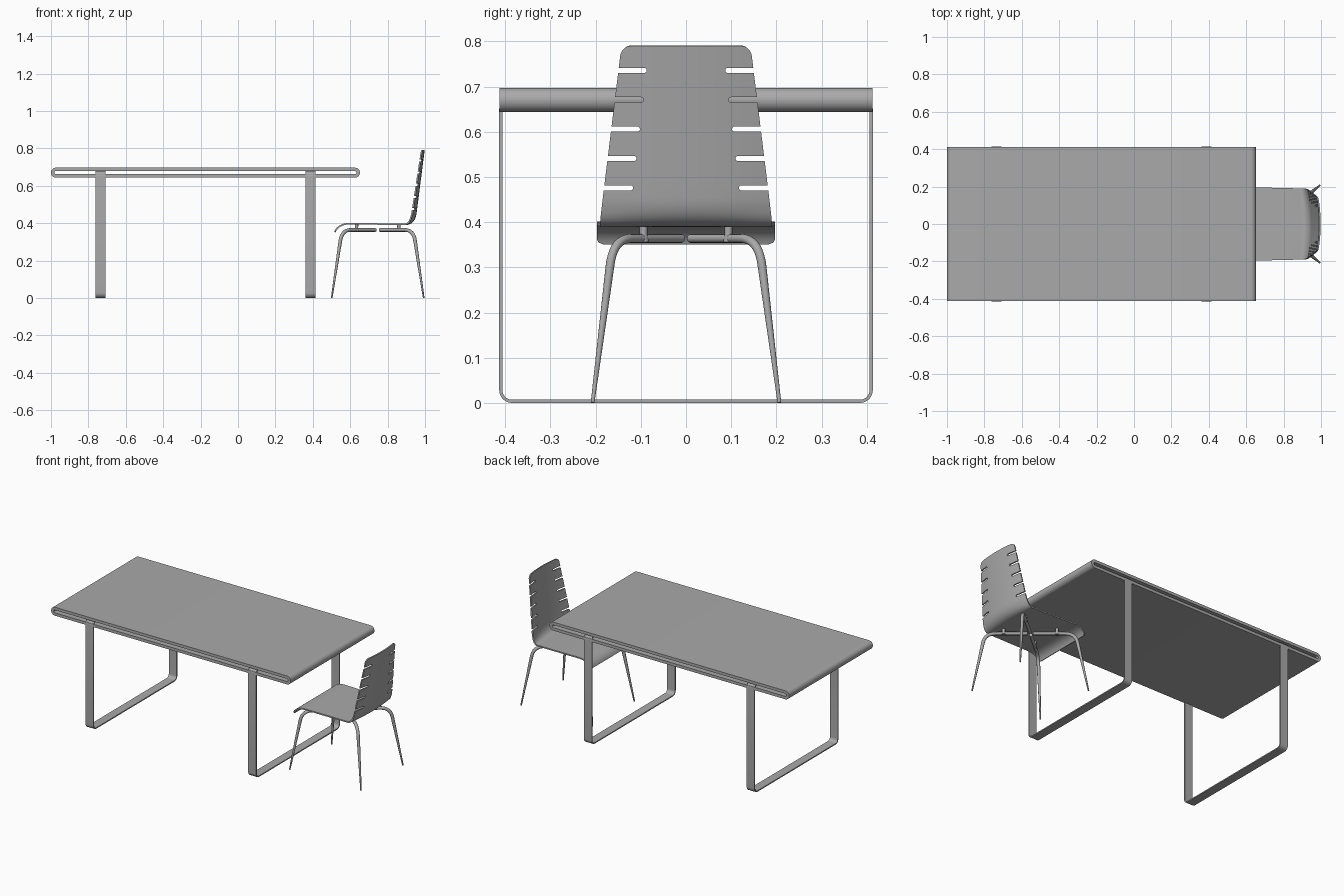
import bpy, bmesh, math
from mathutils import Vector

if "Cube" in bpy.data.objects:
    bpy.data.objects.remove(bpy.data.objects["Cube"])

# one mid grey for everything
grey = bpy.data.materials.new("mid_grey")
grey.diffuse_color = (0.4, 0.4, 0.4, 1)
grey.use_nodes = True
grey.node_tree.nodes["Principled BSDF"].inputs["Base Color"].default_value = grey.diffuse_color


def add(name, verts, faces):
    me = bpy.data.meshes.new(name)
    me.from_pydata([tuple(v) for v in verts], [], faces)
    bm = bmesh.new()
    bm.from_mesh(me)
    bmesh.ops.remove_doubles(bm, verts=bm.verts, dist=1e-5)
    bmesh.ops.recalc_face_normals(bm, faces=bm.faces)
    bm.to_mesh(me)
    bm.free()
    me.materials.append(grey)
    ob = bpy.data.objects.new(name, me)
    bpy.context.collection.objects.link(ob)
    return ob


def finish(ob, angle=35):
    bpy.ops.object.select_all(action='DESELECT')
    ob.select_set(True)
    bpy.context.view_layer.objects.active = ob
    bpy.ops.object.convert(target='MESH')
    bpy.ops.object.shade_smooth_by_angle(angle=math.radians(angle))


def thicken(ob, t):
    m = ob.modifiers.new("thickness", 'SOLIDIFY')
    m.thickness, m.offset, m.use_even_offset = t, 0, True


def rounded_rect(x0, x1, z0, z1, r, n=8):
    pts = []
    for i, (cx, cz) in enumerate([(x1 - r, z1 - r), (x0 + r, z1 - r),
                                  (x0 + r, z0 + r), (x1 - r, z0 + r)]):
        for k in range(n + 1):
            a = math.pi / 2 * (i + k / n)
            pts.append((cx + r * math.cos(a), cz + r * math.sin(a)))
    return pts


def band(name, pts, place, t):
    """Closed strip: place(point, side) gives the 3D position of each rim."""
    n = len(pts)
    verts = [place(p, s) for s in (-1, 1) for p in pts]
    faces = [(i, (i + 1) % n, n + (i + 1) % n, n + i) for i in range(n)]
    ob = add(name, verts, faces)
    thicken(ob, t)
    finish(ob)


def bezier(a, b, c, n):
    a, b, c = Vector(a), Vector(b), Vector(c)
    return [a * (1 - t) ** 2 + b * 2 * t * (1 - t) + c * t * t
            for t in [i / n for i in range(n + 1)]]


# table top: hollow flattened loop, open at front and back
band("table_top", rounded_rect(-0.991, 0.643, 0.653, 0.688, 0.0174, 10),
     lambda p, s: (p[0], s * 0.4125, p[1]), 0.018)

# table legs: flat rectangular hoops
for name, cx in (("left_table_leg", -0.735), ("right_table_leg", 0.387)):
    band(name, rounded_rect(-0.410, 0.410, 0.0035, 0.675, 0.025),
         lambda p, s: (cx + s * 0.027, p[0], p[1]), 0.007)

# chair shell: bent sheet with tapered back
path = bezier((0.518, 0.352), (0.535, 0.398), (0.605, 0.398), 20)
path += bezier((0.885, 0.394), (0.942, 0.390), (0.951, 0.455), 14)
top = Vector((0.994, 0.791))
base = path[-1]
path += [base.lerp(top, i / 10) for i in range(1, 10)]
path += [base.lerp(top, 1 - d / 0.34) for d in
         (0.022, 0.017, 0.012, 0.008, 0.005, 0.0025, 0.001, 0)]
cum = [0]
for a, b in zip(path, path[1:]):
    cum.append(cum[-1] + (b - a).length)


def half_width(i):
    x, z = path[i]
    if x > 0.9 and z > 0.4:
        w = 0.19 - 0.122 * (z - 0.4)
    else:
        w = 0.197 - 0.007 * max(0, (x - 0.6) / 0.3)
    for d, r in ((cum[i], 0.015), (cum[-1] - cum[i], 0.022)):
        if d < r:
            w -= r - math.sqrt(r * r - (r - d) ** 2)
    return w


cols = 16
verts = []
for i, (x, z) in enumerate(path):
    w = half_width(i)
    blend = min(1, max(0, (x - 0.885) / 0.06))
    for j in range(cols + 1):
        y = w * (2 * j / cols - 1)
        verts.append((x - 0.6 * y * y * blend, y, z))
c1 = cols + 1
faces = [(i * c1 + j, i * c1 + j + 1, (i + 1) * c1 + j + 1, (i + 1) * c1 + j)
         for i in range(len(path) - 1) for j in range(cols)]
shell = add("chair_shell", verts, faces)
thicken(shell, 0.008)

# round-ended slots along both edges of the back
verts, faces = [], []
for k in range(5):
    z, y0, r = 0.736 - 0.065 * k, 0.087 + 0.0075 * k, 0.0057
    for s in (-1, 1):
        prof = [(0.25, z - r)]
        for i in range(9):
            a = -math.pi / 2 - math.pi * i / 8
            prof.append((y0 + r + r * math.cos(a), z + r * math.sin(a)))
        prof.append((0.25, z + r))
        b, n = len(verts), len(prof)
        verts += [(x, s * y, zz) for x in (0.88, 1.06) for y, zz in prof]
        faces += [tuple(range(b, b + n)), tuple(range(b + n, b + 2 * n))]
        faces += [(b + i, b + (i + 1) % n, b + n + (i + 1) % n, b + n + i)
                  for i in range(n)]
cutter = add("slot_cutter", verts, faces)
cutter.hide_render = True
m = shell.modifiers.new("slots", 'BOOLEAN')
m.operation, m.object, m.solver = 'DIFFERENCE', cutter, 'EXACT'
finish(shell)
bpy.data.objects.remove(cutter)


def tube(name, pts):
    """Round tube through (x, y, z, radius) points."""
    cu = bpy.data.curves.new(name, 'CURVE')
    cu.dimensions, cu.bevel_depth, cu.bevel_resolution = '3D', 1, 4
    cu.use_fill_caps = True
    cu.materials.append(grey)
    sp = cu.splines.new('POLY')
    sp.points.add(len(pts) - 1)
    for p, (x, y, z, r) in zip(sp.points, pts):
        p.co, p.radius = (x, y, z, 1), r
    ob = bpy.data.objects.new(name, cu)
    bpy.context.collection.objects.link(ob)
    finish(ob, 50)


# chair legs: tapered bent tubes meeting near the centre, with seat mounts
leg = [Vector((0.012, 0.364))]
leg += bezier((0.145, 0.364), (0.191, 0.364), (0.2, 0.305), 10)
leg += [Vector((0.246, 0.001))]
for sx, ex in ((-1, "front"), (1, "rear")):
    for sy, ey in ((-1, "right"), (1, "left")):
        tube(f"{ex}_{ey}_chair_leg",
             [(0.747 + sx * u, sy * 0.84 * u, z,
               0.0042 if z < 0.1 else 0.0098) for u, z in leg])
        x, y = 0.747 + sx * 0.113, sy * 0.094
        tube(f"{ex}_{ey}_seat_mount",
             [(x, y, 0.356, 0.0115), (x, y, 0.375, 0.0085),
              (x, y, 0.394, 0.0095)])
